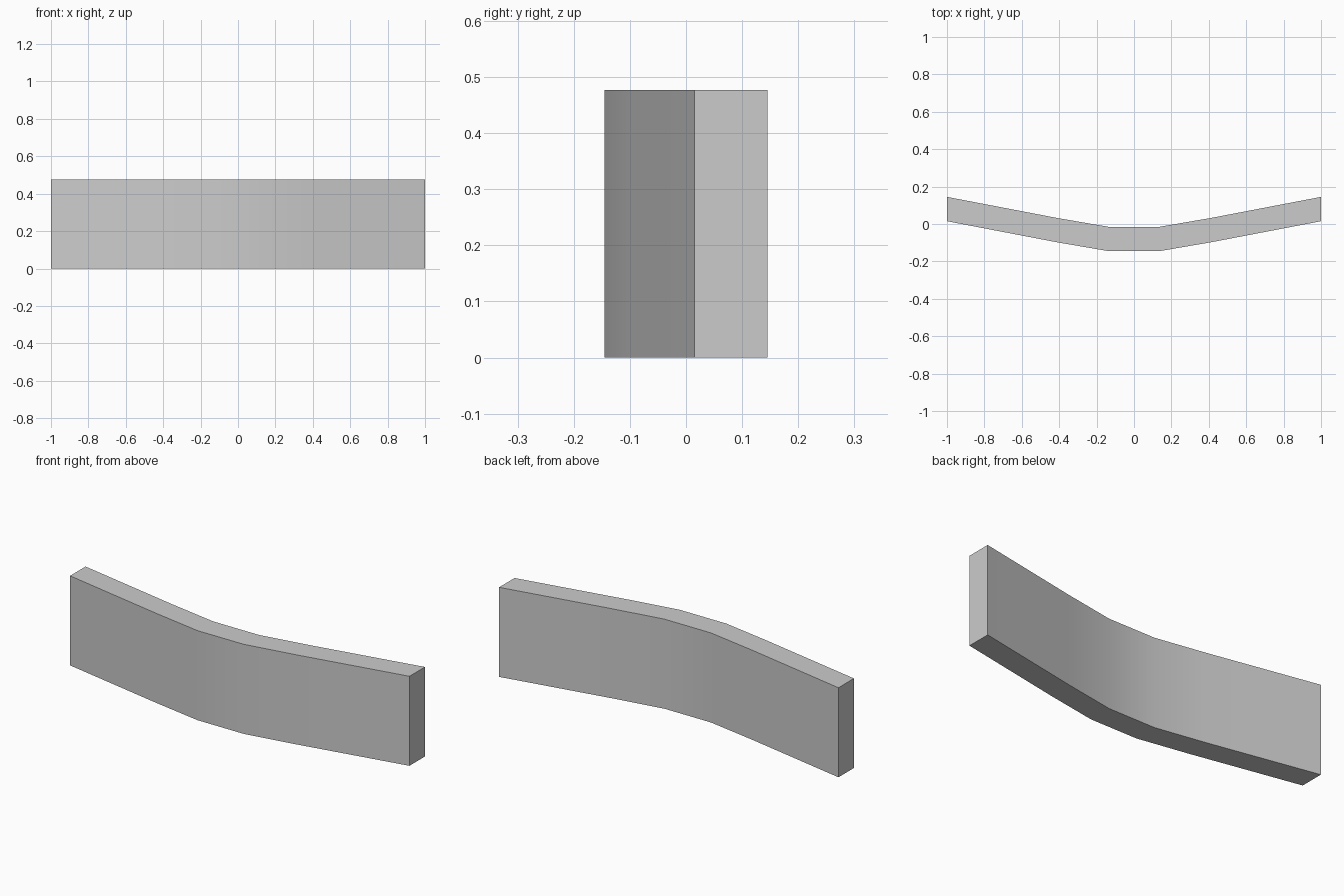
import bpy
import bmesh

if "Cube" in bpy.data.objects:
    bpy.data.objects.remove(bpy.data.objects["Cube"])

HEIGHT = 0.477
THICKNESS = 0.13

# Front edge of the bent panel, right half; mirrored for the left half
half = [(0.136, -0.145), (0.41, -0.098), (1.0, 0.015)]
front = [(-x, y) for x, y in reversed(half)] + half
back = [(x, y + THICKNESS) for x, y in reversed(front)]

# Panel: plan outline extruded upward
bm = bmesh.new()
outline = bm.faces.new([bm.verts.new((x, y, 0)) for x, y in front + back])
result = bmesh.ops.extrude_face_region(bm, geom=[outline], use_keep_orig=True)
top = [v for v in result["geom"] if isinstance(v, bmesh.types.BMVert)]
bmesh.ops.translate(bm, verts=top, vec=(0, 0, HEIGHT))
bmesh.ops.recalc_face_normals(bm, faces=bm.faces)

mesh = bpy.data.meshes.new("curved_panel")
bm.to_mesh(mesh)
bm.free()
panel = bpy.data.objects.new("curved_panel", mesh)
bpy.context.collection.objects.link(panel)

# Smooth bend with sharp rims and ends
bpy.context.view_layer.objects.active = panel
panel.select_set(True)
bpy.ops.object.shade_smooth_by_angle()
